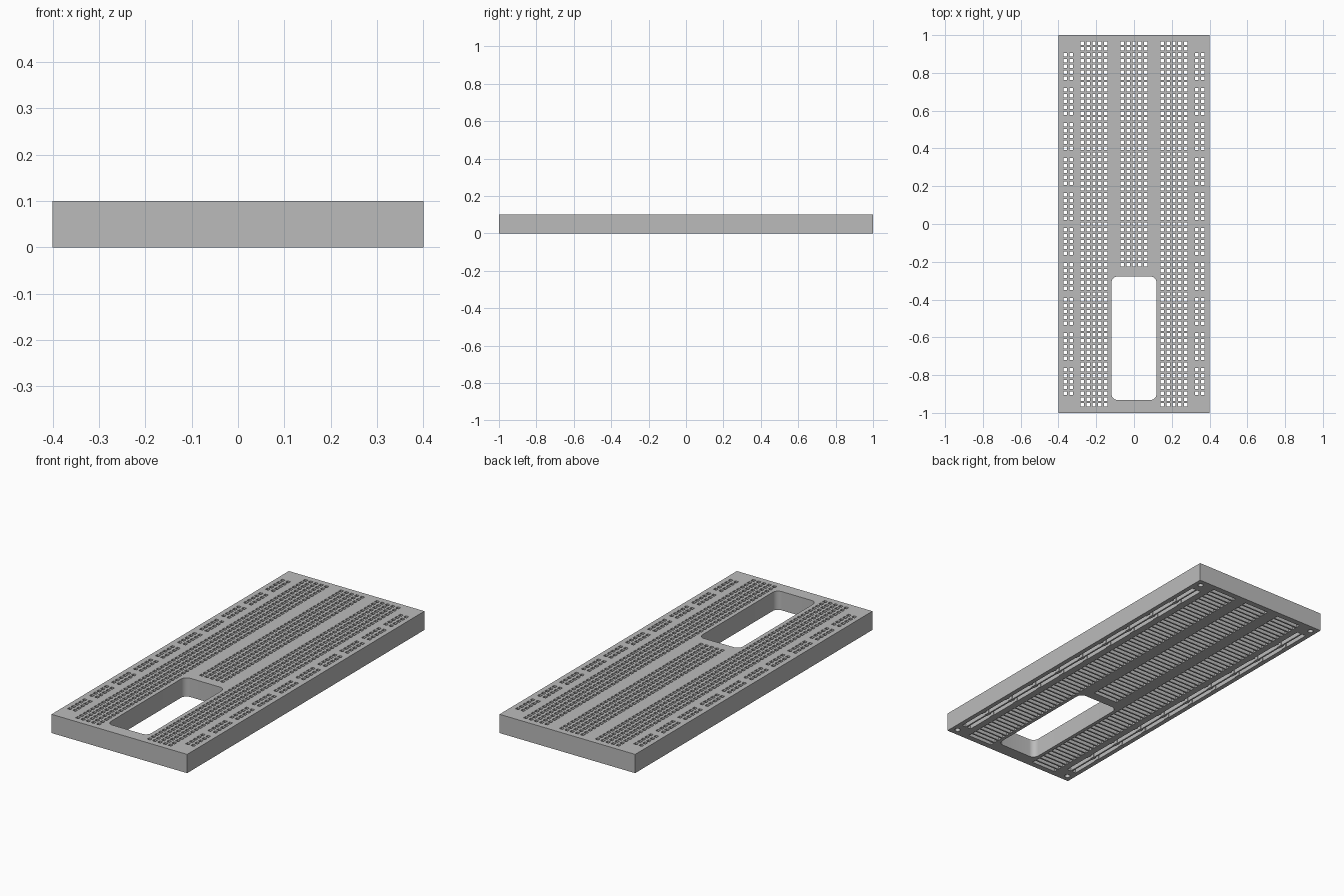
import bpy, bmesh, math

if "Cube" in bpy.data.objects:
    bpy.data.objects.remove(bpy.data.objects["Cube"])

PITCH = 0.0309          # hole spacing
W, H = 0.40, 0.10       # half width and height of the board
HOLE = 0.018            # square hole size
ROOF = 0.078            # ceiling of the contact slots

plastic = bpy.data.materials.new("light grey plastic")
plastic.diffuse_color = (0.5, 0.5, 0.5, 1)
plastic.use_nodes = True
plastic.node_tree.nodes["Principled BSDF"].inputs["Base Color"].default_value = plastic.diffuse_color


def make_object(name, bm):
    bmesh.ops.recalc_face_normals(bm, faces=bm.faces)
    mesh = bpy.data.meshes.new(name)
    bm.to_mesh(mesh)
    bm.free()
    ob = bpy.data.objects.new(name, mesh)
    bpy.context.collection.objects.link(ob)
    return ob


def prism(bm, outline, z0, z1):
    low = [bm.verts.new((x, y, z0)) for x, y in outline]
    top = [bm.verts.new((x, y, z1)) for x, y in outline]
    bm.faces.new(low[::-1])
    bm.faces.new(top)
    n = len(low)
    for i in range(n):
        j = (i + 1) % n
        bm.faces.new((low[i], low[j], top[j], top[i]))


def box(bm, x, y, sx, sy, z0, z1):
    a, b = sx / 2, sy / 2
    prism(bm, [(x - a, y - b), (x + a, y - b), (x + a, y + b), (x - a, y + b)], z0, z1)


def rounded(x, y, sx, sy, r, steps=8):
    pts = []
    for k, (cx, cy) in enumerate([(1, 1), (-1, 1), (-1, -1), (1, -1)]):
        for i in range(steps + 1):
            a = math.pi / 2 * (k + i / steps)
            pts.append((x + cx * (sx / 2 - r) + r * math.cos(a),
                        y + cy * (sy / 2 - r) + r * math.sin(a)))
    return pts


def cut(target, bm, name):
    cutter = make_object(name, bm)
    cutter.hide_render = True
    mod = target.modifiers.new(name, 'BOOLEAN')
    mod.operation = 'DIFFERENCE'
    mod.solver = 'MANIFOLD'
    mod.object = cutter
    deps = bpy.context.evaluated_depsgraph_get()
    mesh = bpy.data.meshes.new_from_object(target.evaluated_get(deps))
    target.modifiers.clear()
    target.data = mesh
    bpy.data.objects.remove(cutter)


# Solid board
bm = bmesh.new()
box(bm, 0, 0, 2 * W, 2, 0, H)
board = make_object("breadboard", bm)
board.data.materials.append(plastic)

# Layout of terminal rows (x centre, number of rows) and power rails
top_y = 31 * PITCH
blocks = [(-0.2115, 63), (0, 39), (0.2115, 63)]
rails = [s * x for s in (-1, 1) for x in (0.333, 0.3645)]
groups = [(g - 4.5) * 6 * PITCH for g in range(10)]

# Rounded window and blind corner holes underneath
bm = bmesh.new()
prism(bm, rounded(0, -0.605, 0.238, 0.654, 0.032), -0.05, H + 0.05)
for x in (-0.365, 0.365):
    for y in (-0.962, 0.962):
        prism(bm, rounded(x, y, 0.028, 0.028, 0.0139, 4), -0.02, 0.05)
cut(board, bm, "window_cutter")

# Contact slots open to the underside: one per row, one pocket per rail group
bm = bmesh.new()
for x, rows in blocks:
    for r in range(rows):
        box(bm, x, top_y - r * PITCH, 4 * PITCH + 0.024, 0.022, -0.02, ROOF)
for x in rails:
    for y in groups:
        box(bm, x, y, 0.023, 4 * PITCH + 0.03, -0.02, ROOF)
cut(board, bm, "slot_cutter")

# Narrow channels linking the rail pockets
bm = bmesh.new()
for x in rails:
    box(bm, x, 0, 0.016, 1.80, -0.02, ROOF - 0.004)
cut(board, bm, "channel_cutter")

# Square pin holes through the top skin
bm = bmesh.new()
for x, rows in blocks:
    for r in range(rows):
        for c in range(-2, 3):
            box(bm, x + c * PITCH, top_y - r * PITCH, HOLE, HOLE, ROOF - 0.02, H + 0.02)
for x in rails:
    for y in groups:
        for c in range(-2, 3):
            box(bm, x, y + c * PITCH, HOLE, HOLE, ROOF - 0.02, H + 0.02)
cut(board, bm, "hole_cutter")

# Smooth window corners, crisp edges elsewhere
bpy.context.view_layer.objects.active = board
board.select_set(True)
bpy.ops.object.shade_smooth_by_angle(angle=math.radians(30))
